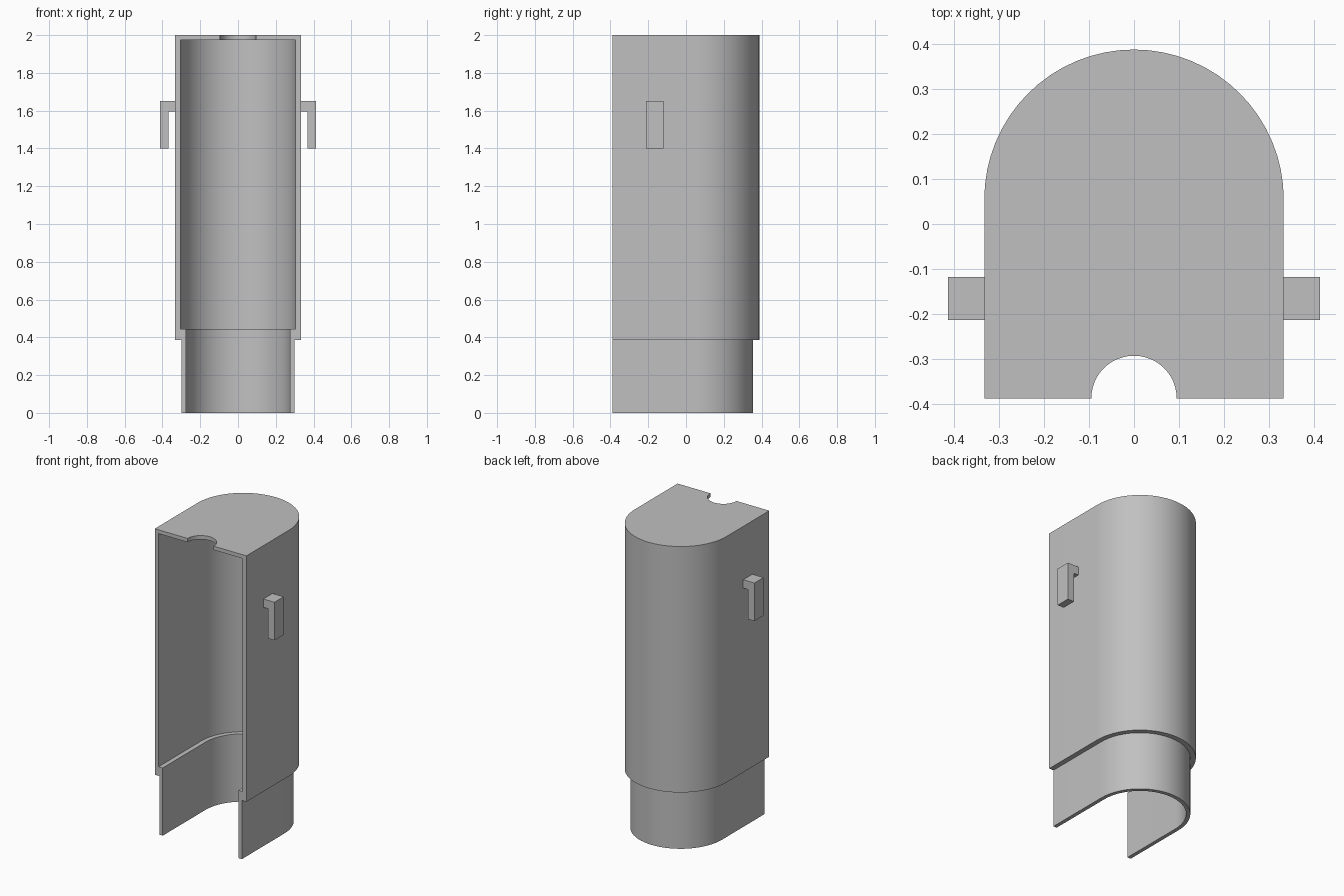
import bpy, bmesh, math

cube = bpy.data.objects.get("Cube")
if cube:
    bpy.data.objects.remove(cube, do_unlink=True)

FRONT, ARC_Y = -0.388, 0.055
NOTCH_R, TOP, CEILING = 0.095, 2.0, 1.975
ARC_STEPS, NOTCH_STEPS = 32, 24

grey = bpy.data.materials.new("plain grey")
grey.use_nodes = True
grey.diffuse_color = (0.53, 0.53, 0.53, 1)
grey.node_tree.nodes["Principled BSDF"].inputs["Base Color"].default_value = grey.diffuse_color


def finish(bm, name):
    bmesh.ops.recalc_face_normals(bm, faces=bm.faces)
    mesh = bpy.data.meshes.new(name)
    bm.to_mesh(mesh)
    bm.free()
    mesh.materials.append(grey)
    obj = bpy.data.objects.new(name, mesh)
    bpy.context.collection.objects.link(obj)
    bpy.ops.object.select_all(action='DESELECT')
    obj.select_set(True)
    bpy.context.view_layer.objects.active = obj
    bpy.ops.object.shade_smooth_by_angle(angle=math.radians(30))
    return obj


def u_ring(bm, r, z):
    """U-shaped outline, open at the front."""
    pts = [(r, FRONT)]
    for i in range(ARC_STEPS + 1):
        a = math.pi * i / ARC_STEPS
        pts.append((r * math.cos(a), ARC_Y + r * math.sin(a)))
    pts.append((-r, FRONT))
    return [bm.verts.new((x, y, z)) for x, y in pts]


def notch_ring(bm, z):
    """Half circle cut into the front edge of the roof, left to right."""
    angles = [math.pi * i / NOTCH_STEPS for i in range(NOTCH_STEPS + 1)]
    return [bm.verts.new((NOTCH_R * math.cos(a), FRONT + NOTCH_R * math.sin(a), z))
            for a in angles]


def bridge(bm, a, b):
    for i in range(len(a) - 1):
        bm.faces.new((a[i], a[i + 1], b[i + 1], b[i]))


# Stepped housing: wall section from inner ceiling, down and round to outer top
section = [(0.305, CEILING), (0.305, 0.445), (0.275, 0.445), (0.275, 0),
           (0.30, 0), (0.30, 0.385), (0.333, 0.385), (0.333, TOP)]
bm = bmesh.new()
rings = [u_ring(bm, r, z) for r, z in section]
for lower, upper in zip(rings, rings[1:]):
    bridge(bm, lower, upper)

# Roof with notch, ceiling and the two front rims
notch_top, notch_low = notch_ring(bm, TOP), notch_ring(bm, CEILING)
bridge(bm, notch_top, notch_low)
bm.faces.new(rings[-1] + notch_top[::-1])
bm.faces.new(rings[0] + notch_low[::-1])
for end in (0, -1):
    bm.faces.new([ring[end] for ring in rings] + [notch_top[end], notch_low[end]])
finish(bm, "housing")

# Downward side hooks
hook = [(0.333, 1.65), (0.414, 1.65), (0.414, 1.40),
        (0.367, 1.40), (0.367, 1.595), (0.333, 1.595)]
for side, name in ((1, "left_hook"), (-1, "right_hook")):
    bm = bmesh.new()
    face = bm.faces.new([bm.verts.new((side * x, -0.213, z)) for x, z in hook])
    out = bmesh.ops.extrude_face_region(bm, geom=[face])
    moved = [v for v in out["geom"] if isinstance(v, bmesh.types.BMVert)]
    bmesh.ops.translate(bm, verts=moved, vec=(0, 0.095, 0))
    finish(bm, name)
